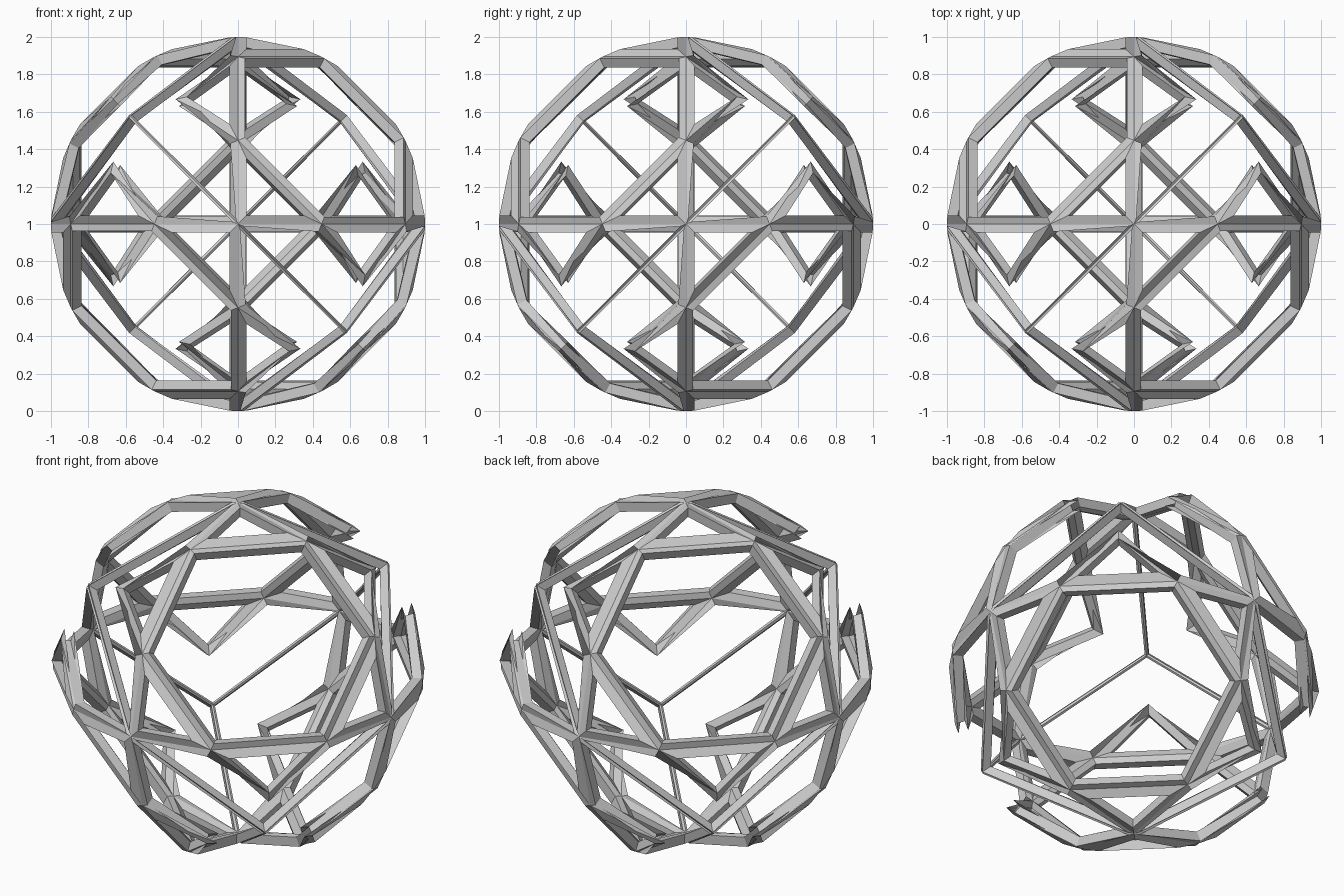
import bpy, bmesh
from itertools import product
from mathutils import Vector

cube = bpy.data.objects.get("Cube")
if cube:
    bpy.data.objects.remove(cube, do_unlink=True)

WIDE = 0.045   # half width of a bar
THIN = 0.013   # half width of a spoke
CORE = 0.945   # inner radius of the bars, the outer one being 1

bm = bmesh.new()
cache = {}


def vert(co, scale):
    """Shared vertex at a point, scaled towards the centre."""
    key = tuple(round(c * scale, 4) for c in co)
    if key not in cache:
        cache[key] = bm.verts.new(co * scale)
    return cache[key]


def frame(points, thin=()):
    """Border bars of a window: outer strip, radial wall and inner strip."""
    rim = [Vector(p).normalized() for p in points]
    hole = []
    for i, co in enumerate(rim):
        a = (rim[i - 1] - co).normalized()
        b = (rim[(i + 1) % len(rim)] - co).normalized()
        width = THIN if points[i] in thin else WIDE
        inset = co + (a + b) * width / a.cross(b).length
        hole.append(inset.normalized())
    for i in range(len(rim)):
        r0, r1, h0, h1 = rim[i - 1], rim[i], hole[i - 1], hole[i]
        bm.faces.new((vert(r0, 1), vert(r1, 1), vert(h1, 1), vert(h0, 1)))
        bm.faces.new((vert(h0, 1), vert(h1, 1), vert(h1, CORE), vert(h0, CORE)))
        bm.faces.new((vert(h0, CORE), vert(h1, CORE), vert(r1, CORE), vert(r0, CORE)))


for s in product((1, -1), repeat=3):
    def corner(*p):
        return tuple(a * b for a, b in zip(s, p))

    # the three axis turns of one octant
    turns = [lambda p, k=k: corner(*(p[-k:] + p[:-k])) for k in range(3)]
    if s[0] * s[1] * s[2] < 0:
        # hexagon window and the small triangles at its corners
        frame([t(p) for t in turns for p in ((2, 1, 0), (1, 2, 0))])
        for t in turns:
            frame([t((1, 0, 0)), t((2, 1, 0)), t((2, 0, 1))])
    else:
        # pointed brackets and the bent windows around a three-spoke hub
        hub = corner(1, 1, 1)
        for t in turns:
            high, tip, low = t((2, 1, 0)), t((2, 2, 1)), t((1, 2, 0))
            start, end = t((1, 0, 0)), t((0, 1, 0))
            frame([high, low, tip])
            frame([start, high, tip, low, end, hub], thin=(start, end, hub))

bmesh.ops.recalc_face_normals(bm, faces=bm.faces)
mesh = bpy.data.meshes.new("cage")
bm.to_mesh(mesh)
bm.free()

cage = bpy.data.objects.new("cage", mesh)
bpy.context.collection.objects.link(cage)
cage.location.z = 1

grey = bpy.data.materials.new("grey")
grey.use_nodes = True
grey.diffuse_color = (0.6, 0.6, 0.6, 1)
grey.node_tree.nodes["Principled BSDF"].inputs["Base Color"].default_value = (0.6, 0.6, 0.6, 1)
mesh.materials.append(grey)
